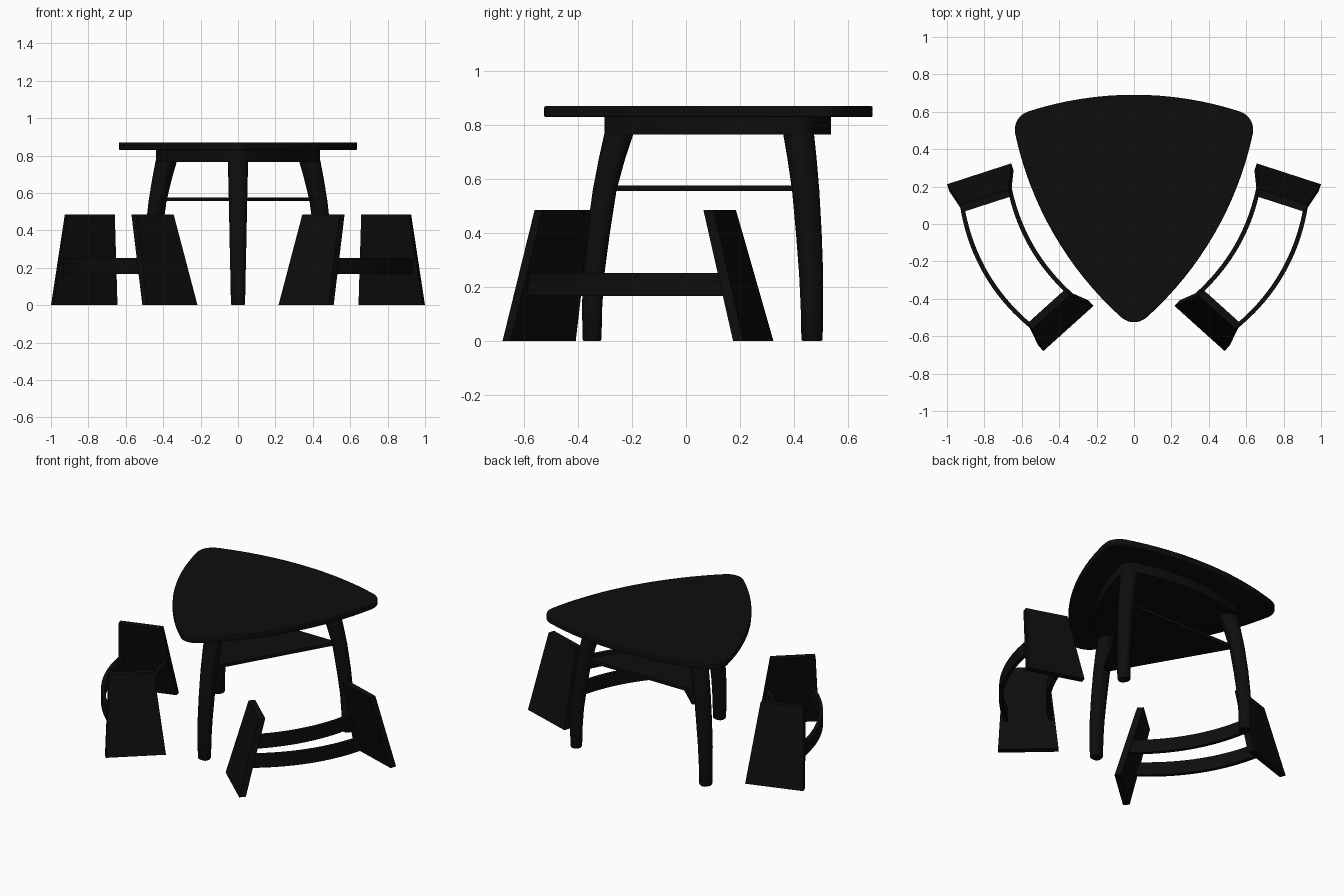
import bpy, bmesh, math
from mathutils import Vector

if "Cube" in bpy.data.objects:
    bpy.data.objects.remove(bpy.data.objects["Cube"])

CY = 0.195  # centre of the three-fold table plan

black = bpy.data.materials.new("black lacquer")
black.diffuse_color = (0.004, 0.004, 0.004, 1)
black.use_nodes = True
black.node_tree.nodes["Principled BSDF"].inputs["Base Color"].default_value = black.diffuse_color


def loft(name, rings, smooth=True, bevel=0.0):
    """Closed solid through a list of equal-length point rings."""
    bm = bmesh.new()
    vs = [[bm.verts.new(p) for p in r] for r in rings]
    n = len(vs[0])
    for a, b in zip(vs, vs[1:]):
        for i in range(n):
            j = (i + 1) % n
            bm.faces.new((a[i], a[j], b[j], b[i]))
    bm.faces.new(vs[0][::-1])
    bm.faces.new(vs[-1])
    bmesh.ops.recalc_face_normals(bm, faces=bm.faces)
    me = bpy.data.meshes.new(name)
    bm.to_mesh(me)
    bm.free()
    me.materials.append(black)
    ob = bpy.data.objects.new(name, me)
    bpy.context.collection.objects.link(ob)
    bpy.ops.object.select_all(action='DESELECT')
    bpy.context.view_layer.objects.active = ob
    ob.select_set(True)
    if smooth:
        bpy.ops.object.shade_smooth_by_angle(angle=math.radians(35))
    if bevel:
        m = ob.modifiers.new("soft edge", 'BEVEL')
        m.width, m.segments = bevel, 2
        m.limit_method, m.angle_limit = 'ANGLE', math.radians(40)
    return ob


def polar(deg, r, t, z):
    """Point at radius r in a direction, shifted sideways by t."""
    a = math.radians(deg)
    return Vector((r * math.cos(a) - t * math.sin(a),
                   CY + r * math.sin(a) + t * math.cos(a), z))


def rounded_triangle(s, z):
    """Bulging triangle: three wide side arcs, three tight corner arcs."""
    pts = []
    for k in range(3):
        n = 90 + 120 * k
        for i in range(17):                      # side arc
            a = math.radians(-18 + 36 * i / 16)
            pts.append(polar(n, s * (1.836 * math.cos(a) - 1.34),
                             s * 1.836 * math.sin(a), z))
        for i in range(1, 12):                   # corner arc
            a = math.radians(-42 + 84 * i / 12)
            pts.append(polar(n + 60, s * (0.62 + 0.1 * math.cos(a)),
                             s * 0.1 * math.sin(a), z))
    return pts


# Table top and the smaller block under it
loft("table_top", [rounded_triangle(1, 0.83), rounded_triangle(1, 0.87)], bevel=0.005)
loft("table_apron", [rounded_triangle(0.69, 0.765), rounded_triangle(0.69, 0.831)])

# Triangular shelf between the legs
loft("shelf", [[polar(d, 0.48, 0, z) for d in (-90, 30, 150)] for z in (0.557, 0.577)],
     smooth=False)

# Curved, tapering legs: z, inner radius, outer radius, half width
profile = [(0, .512, .574, .034), (.008, .508, .578, .038), (.13, .505, .580, .040),
           (.25, .497, .576, .043), (.40, .477, .562, .046), (.56, .452, .540, .049),
           (.68, .419, .517, .052), (.77, .389, .497, .054), (.832, .370, .480, .055)]


def superellipse(c):
    return math.copysign(abs(c) ** 0.8, c)


for label, deg in (("front", -90), ("back_right", 30), ("back_left", 150)):
    rings = []
    for z, ri, ro, w in profile:
        ring = []
        for i in range(24):
            a = 2 * math.pi * i / 24
            ring.append(polar(deg, (ri + ro) / 2 + (ro - ri) / 2 * superellipse(math.cos(a)),
                              w * superellipse(math.sin(a)), z))
        rings.append(ring)
    loft(label + "_leg", rings)

# Two stools: slanted end panels joined by bowed rails
T = 0.04
N = Vector((-0.21, 0.978))  # thickness direction of an end panel
for side, deg in (("right", -30), ("left", 210)):
    for end, f in (("a", 1), ("b", -1)):
        rings = []
        for z, outer in ((0, ((.504, .440), (.857, .515))),
                         (0.485, ((.586, .327), (.848, .383)))):
            p, q = Vector(outer[0]), Vector(outer[1])
            quad = (p, q, q - N * T, p - N * T)
            rings.append([polar(deg, v.x, f * v.y, z) for v in quad])
        loft(f"{side}_stool_panel_{end}", rings, smooth=False)
    for rail, mid, reach in (("inner", .632, .365), ("outer", .915, .425)):
        rings = []
        for i in range(21):
            v = reach * (i / 10 - 1)
            u = mid - 0.5 * v * v
            rings.append([polar(deg, u + du, v, z) for du, z in
                          ((-.012, .167), (.012, .167), (.012, .253), (-.012, .253))])
        loft(f"{side}_stool_{rail}_rail", rings)
